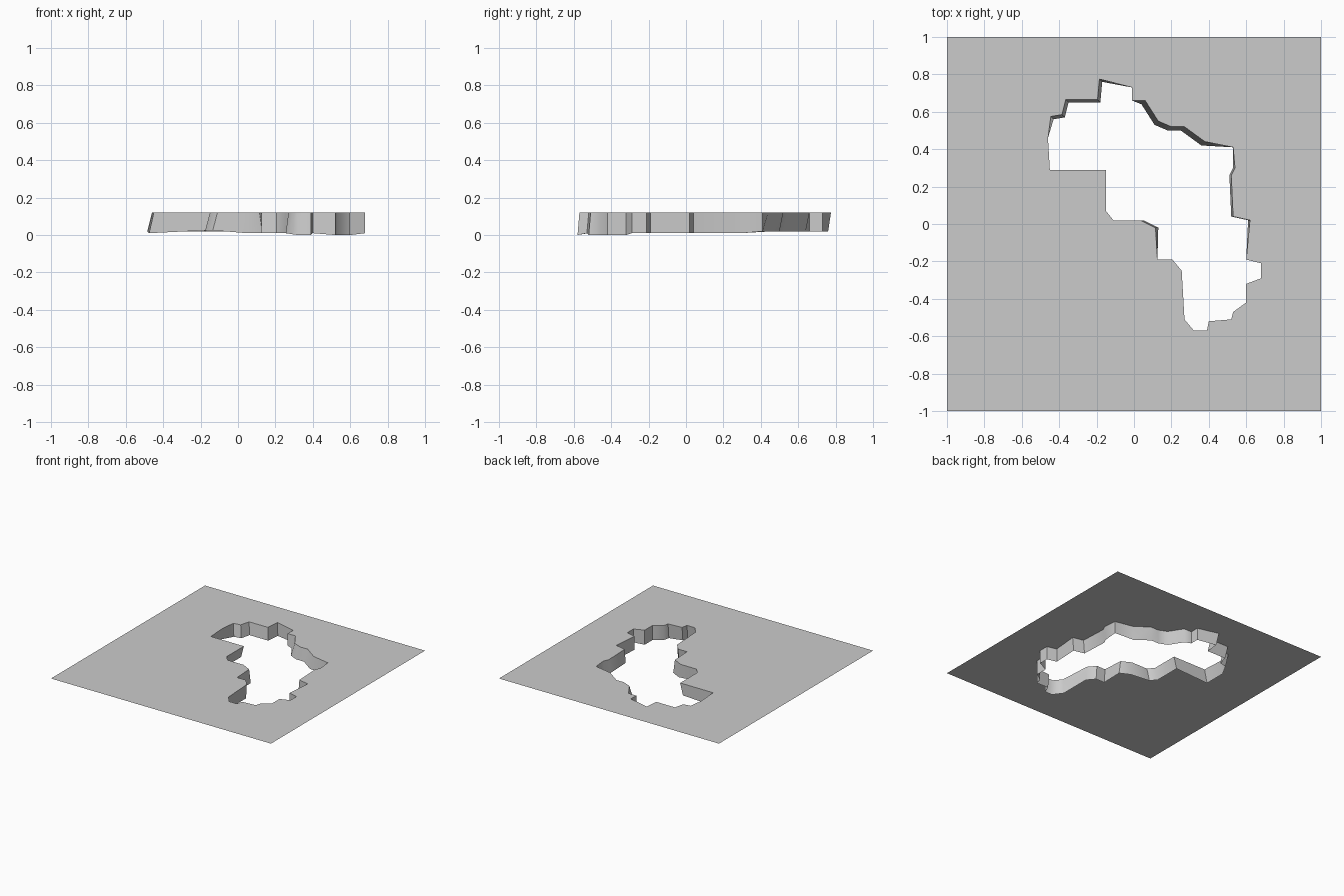
import bpy
import bmesh
import math
from mathutils import Vector

default_cube = bpy.data.objects.get("Cube")
if default_cube:
    bpy.data.objects.remove(default_cube, do_unlink=True)


def make_material(name, colour):
    material = bpy.data.materials.new(name)
    material.use_nodes = True
    material.diffuse_color = colour
    shader = material.node_tree.nodes["Principled BSDF"]
    shader.inputs["Base Color"].default_value = colour
    return material


SHEET_HEIGHT = 0.12

# Clockwise outline of the opening in the sheet
outline = [
    (-.17, .76), (-.01, .73), (-.01, .66), (.04, .64), (.11, .53), (.18, .5),
    (.25, .5), (.36, .42), (.53, .41), (.53, .3), (.51, .26), (.52, .04),
    (.61, .02), (.6, -.19), (.68, -.21), (.68, -.29), (.6, -.32), (.6, -.42),
    (.53, -.47), (.52, -.51), (.4, -.52), (.39, -.57), (.32, -.57),
    (.27, -.51), (.27, -.25), (.22, -.19), (.14, -.19), (.13, -.02),
    (.05, .02), (-.11, .02), (-.15, .07), (-.15, .29), (-.45, .29),
    (-.46, .46), (-.43, .56), (-.37, .57), (-.35, .65), (-.18, .65)]


def upper_shift(x, y):
    """Outward lean of the upper rim on the sloping walls."""
    if y > .4 and 0 < x < .5:
        return Vector((.02, .02))
    if y > .5 and x < -.1:
        return Vector((-.015, .015))
    if x > .5 and 0 < y < .4:
        return Vector((.01, 0))
    if -.3 < y < .05 and 0 < x < .3:
        return Vector((-.015, 0))
    return Vector((0, 0))


def lower_shift(x, y):
    """Outward lean of the lower rim on the undercut walls."""
    if x < -.1 and y < .5:
        return Vector((-.025, 0))
    if x < .3 and y < -.1:
        return Vector((-.015, -.01))
    if y < -.5:
        return Vector((0, -.01))
    return Vector((0, 0))


def lower_height(x, y):
    """Slightly uneven height of the lower rim."""
    if y < -.55 or (x > .5 and y < -.3):
        return 0
    if -.2 < x < -.1 and y < .3:
        return .025
    return .02 if y > .4 else .01


mesh = bpy.data.meshes.new("sheet_with_opening")
sheet = bpy.data.objects.new("sheet_with_opening", mesh)
bpy.context.collection.objects.link(sheet)
mesh.materials.append(make_material("light grey", (.6, .6, .6, 1)))

bm = bmesh.new()


def edge_loop(verts):
    return [bm.edges.new((a, b)) for a, b in zip(verts, verts[1:] + verts[:1])]


# Flat square sheet filled around the opening
upper = []
lower = []
for x, y in outline:
    point = Vector((x, y))
    top = point + upper_shift(x, y)
    bottom = point + lower_shift(x, y)
    upper.append(bm.verts.new((*top, SHEET_HEIGHT)))
    lower.append(bm.verts.new((*bottom, lower_height(x, y))))
corners = [bm.verts.new((x, y, SHEET_HEIGHT))
           for x, y in ((-1, -1), (1, -1), (1, 1), (-1, 1))]
bm.normal_update()
bmesh.ops.triangle_fill(bm, use_beauty=True, use_dissolve=False,
                        edges=edge_loop(upper) + edge_loop(corners),
                        normal=(0, 0, 1))
for face in bm.faces:
    face.normal_update()
    if face.normal.z < 0:
        face.normal_flip()

# Walls hanging down around the opening, facing inward
for i in range(len(upper)):
    j = (i + 1) % len(upper)
    bm.faces.new((upper[i], upper[j], lower[j], lower[i]))

bm.to_mesh(mesh)
bm.free()

# Soft shading on the walls, with a crisp rim
bpy.context.view_layer.objects.active = sheet
sheet.select_set(True)
bpy.ops.object.shade_smooth_by_angle(angle=math.radians(50))
